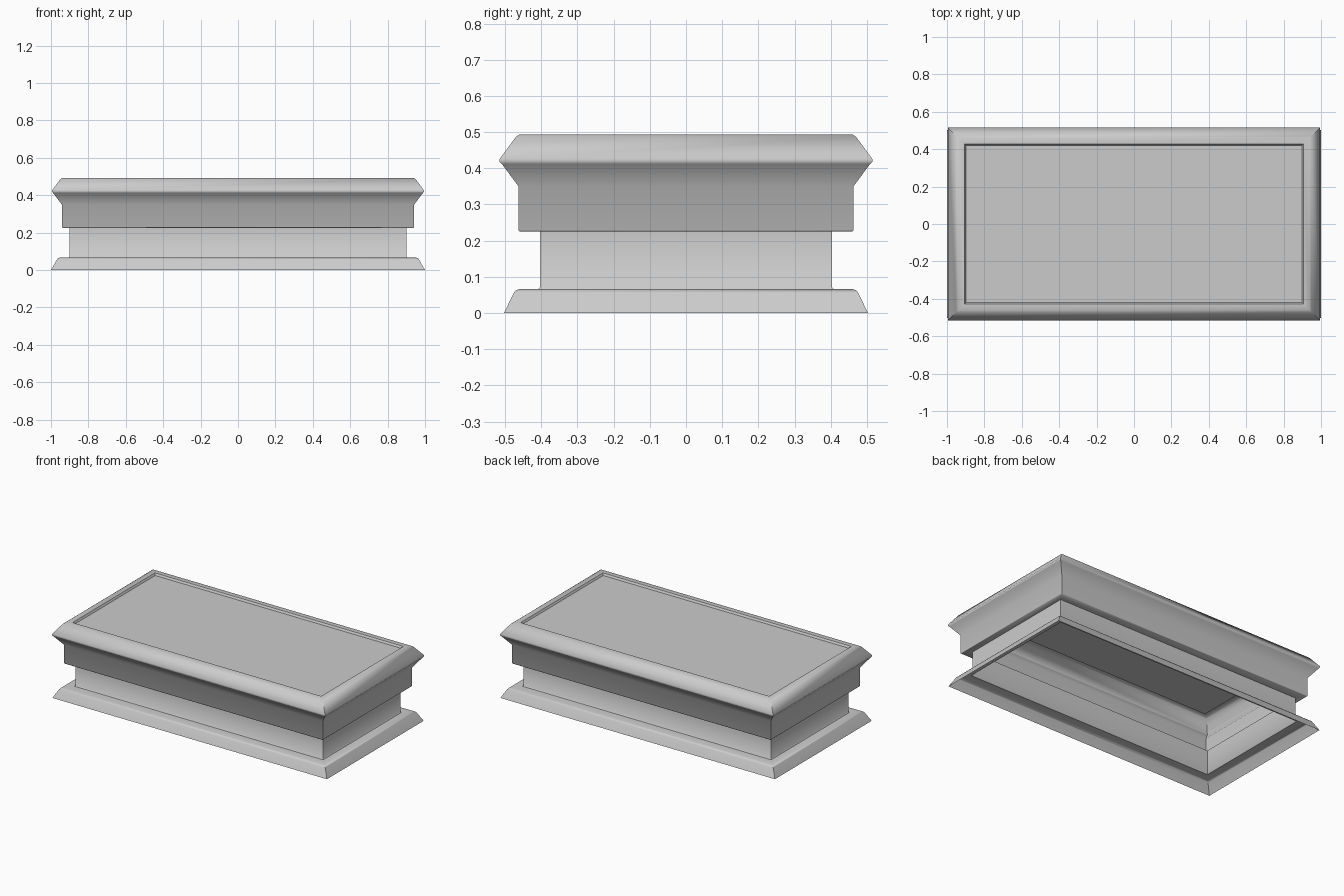
import bpy, bmesh
from math import radians

if "Cube" in bpy.data.objects:
    bpy.data.objects.remove(bpy.data.objects["Cube"])


def moulding(name, profile, cap=False):
    """Sweep a (half x, half y, z) profile round a mitred rectangle; optionally cap the last loop."""
    bm = bmesh.new()
    loops = []
    for hx, hy, z in profile:
        loops.append([bm.verts.new((sx * hx, sy * hy, z))
                      for sx, sy in ((-1, -1), (1, -1), (1, 1), (-1, 1))])
    for a, b in zip(loops, loops[1:]):
        for i in range(4):
            j = (i + 1) % 4
            bm.faces.new((a[i], a[j], b[j], b[i]))
    if cap:
        bm.faces.new(loops[-1])
    mesh = bpy.data.meshes.new(name)
    bm.to_mesh(mesh)
    bm.free()
    obj = bpy.data.objects.new(name, mesh)
    bpy.context.collection.objects.link(obj)
    bpy.ops.object.select_all(action='DESELECT')
    obj.select_set(True)
    bpy.context.view_layer.objects.active = obj
    bpy.ops.object.shade_smooth_by_angle(angle=radians(60))
    return obj


# Sloping foot with a softened upper edge and a ledge in to the neck
moulding("plinth", [(1.0, 0.503, 0), (0.968, 0.476, 0.056),
                    (0.962, 0.470, 0.063), (0.952, 0.460, 0.066),
                    (0.905, 0.408, 0.066)])

# Plain recessed wall
moulding("neck", [(0.905, 0.408, 0.066), (0.90, 0.403, 0.072),
                  (0.90, 0.403, 0.225)])

# Overhanging cornice, rim and shallow sunken top panel (hollow below)
moulding("cornice_and_top", [(0.90, 0.403, 0.225), (0.938, 0.459, 0.225),
                             (0.942, 0.463, 0.229), (0.942, 0.463, 0.35),
                             (0.989, 0.509, 0.412), (0.994, 0.515, 0.418),
                             (0.994, 0.515, 0.426), (0.949, 0.470, 0.487),
                             (0.940, 0.461, 0.493), (0.905, 0.428, 0.493),
                             (0.898, 0.421, 0.480)], cap=True)
